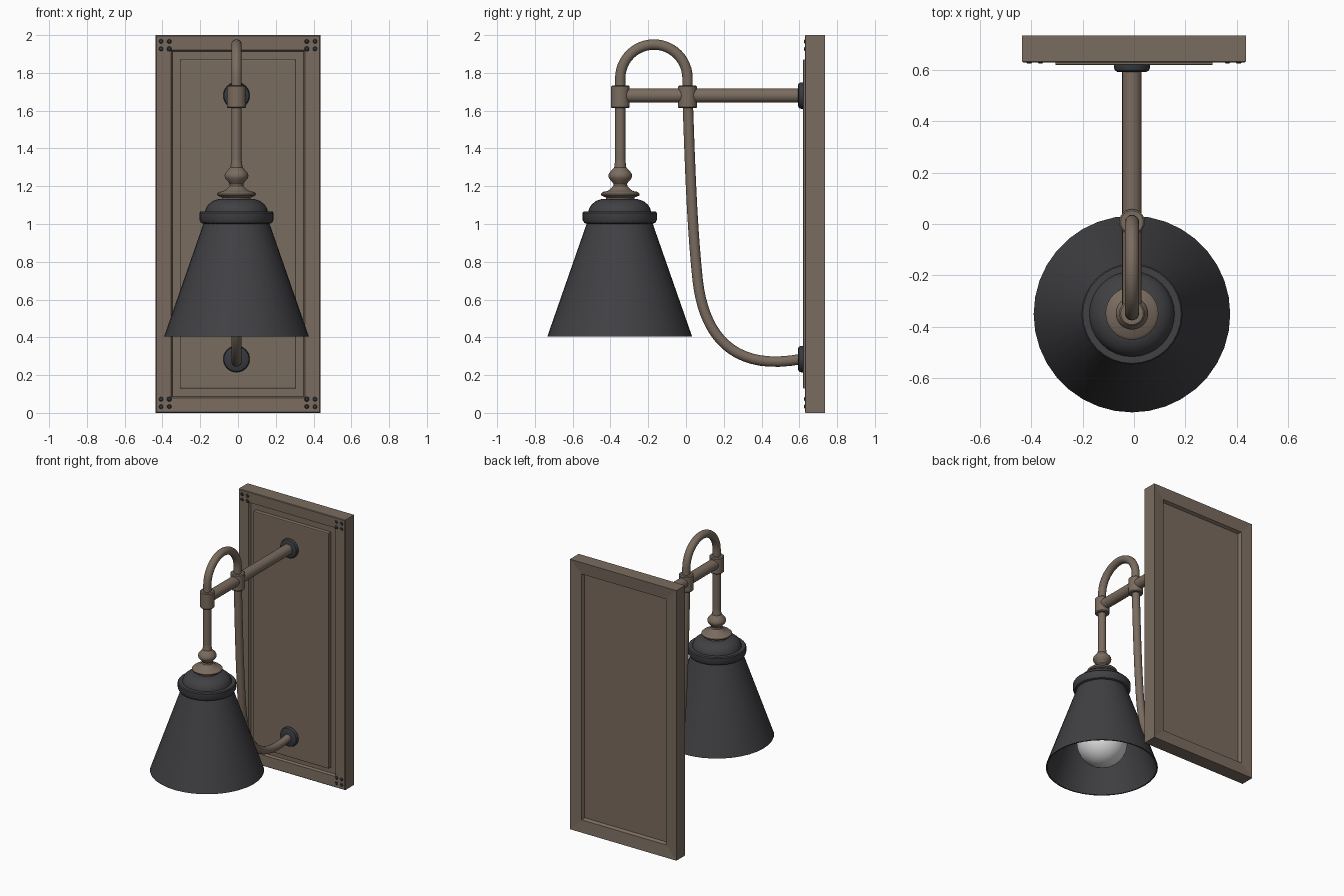
import bpy, bmesh, math
from mathutils import Matrix, Vector

if "Cube" in bpy.data.objects:
    bpy.data.objects.remove(bpy.data.objects["Cube"])

CX, SY, GY = -0.008, -0.348, 0.008     # lamp axis x, shade y, gooseneck rear y
ROD_Z, FOOT_Z = 1.68, 0.285


def material(name, rgb):
    m = bpy.data.materials.new(name)
    m.diffuse_color = (*rgb, 1)
    m.use_nodes = True
    m.node_tree.nodes["Principled BSDF"].inputs["Base Color"].default_value = m.diffuse_color
    return m


BRONZE = material("bronze brown", (0.195, 0.149, 0.114))
DARK = material("charcoal", (0.052, 0.050, 0.056))
IRON = material("dark iron", (0.038, 0.042, 0.050))
WHITE = material("bulb white", (0.75, 0.75, 0.75))


def finish(bm, name, mat, smooth=True):
    bmesh.ops.remove_doubles(bm, verts=bm.verts, dist=1e-5)
    bmesh.ops.recalc_face_normals(bm, faces=bm.faces)
    me = bpy.data.meshes.new(name)
    bm.to_mesh(me)
    bm.free()
    me.materials.append(mat)
    ob = bpy.data.objects.new(name, me)
    bpy.context.collection.objects.link(ob)
    if smooth:
        bpy.ops.object.select_all(action='DESELECT')
        ob.select_set(True)
        bpy.context.view_layer.objects.active = ob
        bpy.ops.object.shade_smooth_by_angle(angle=math.radians(35))
    return ob


def lathe(name, profile, origin, mat, axis='Z', sides=32, closed=False):
    """Spin (radius, height) points; axis 'Y' points the height towards the viewer (-y)."""
    bm = bmesh.new()
    pts = profile + profile[:1] if closed else profile
    rings = [[bm.verts.new((r * math.cos(2 * math.pi * i / sides),
                            r * math.sin(2 * math.pi * i / sides), h))
              for i in range(sides)] for r, h in pts]
    for a, b in zip(rings, rings[1:]):
        for i in range(sides):
            j = (i + 1) % sides
            bm.faces.new((a[i], a[j], b[j], b[i]))
    rot = Matrix.Rotation(math.radians(90), 4, 'X') if axis == 'Y' else Matrix()
    bm.transform(Matrix.Translation(origin) @ rot)
    return finish(bm, name, mat)


def tube(name, points, radius, mat, sides=20):
    """Round tube along a path lying in the y-z plane."""
    bm = bmesh.new()
    pts = [Vector((CX, y, z)) for y, z in points]
    rings = []
    for k, p in enumerate(pts):
        t = (pts[min(k + 1, len(pts) - 1)] - pts[max(k - 1, 0)]).normalized()
        side = Vector((1, 0, 0))
        up = t.cross(side)
        rings.append([bm.verts.new(p + radius * (math.cos(a) * side + math.sin(a) * up))
                      for a in (2 * math.pi * i / sides for i in range(sides))])
    for a, b in zip(rings, rings[1:]):
        for i in range(sides):
            j = (i + 1) % sides
            bm.faces.new((a[i], a[j], b[j], b[i]))
    bm.faces.new(rings[0])
    bm.faces.new(rings[-1])
    return finish(bm, name, mat)


def bezier(p0, p1, p2, p3, n):
    out = []
    for i in range(1, n + 1):
        t = i / n
        w = ((1 - t) ** 3, 3 * t * (1 - t) ** 2, 3 * t * t * (1 - t), t ** 3)
        out.append(tuple(sum(k * p[c] for k, p in zip(w, (p0, p1, p2, p3))) for c in (0, 1)))
    return out


# Backplate: nested rectangles (inset, y) from the back panel round to the raised front panel
steps = [(0.10, 0.705), (0.09, 0.727), (0.0, 0.735), (0.0, 0.633), (0.004, 0.629),
         (0.08, 0.632), (0.088, 0.648), (0.128, 0.648), (0.13, 0.621), (0.134, 0.619)]
bm = bmesh.new()
rings = []
for inset, y in steps:
    w, h = 0.436 - inset, 1.0 - inset
    rings.append([bm.verts.new((sx * w, y, 1 + sz * h))
                  for sx, sz in ((-1, -1), (1, -1), (1, 1), (-1, 1))])
for a, b in zip(rings, rings[1:]):
    for i in range(4):
        j = (i + 1) % 4
        bm.faces.new((a[i], a[j], b[j], b[i]))
bm.faces.new(rings[0])
bm.faces.new(rings[-1])
finish(bm, "backplate", BRONZE, smooth=False)

# Four small studs in each corner of the frame
stud = [(0, 0.006), (0.008, 0.005), (0.013, 0), (0.013, -0.004), (0, -0.004)]
for sx in (-1, 1):
    for z in (0.053, 1.947):
        for dx in (-0.022, 0.022):
            for dz in (-0.02, 0.02):
                lathe("corner_stud", stud, (sx * 0.386 + dx, 0.631, z + dz), IRON, 'Y', 12)

# Wall rosettes for both arms
rosette = [(0, 0.028), (0.055, 0.028), (0.066, 0.022), (0.070, 0.012), (0.070, -0.002), (0, -0.002)]
for z in (ROD_Z, FOOT_Z):
    lathe("wall_rosette", rosette, (CX, 0.620, z), IRON, 'Y')

# Horizontal rod
tube("support_rod", [(SY, ROD_Z), (0.61, ROD_Z)], 0.038, BRONZE)

# Gooseneck: stem, half-circle arch, then a long sweep back to the wall
arch_y, arch_r, arch_z = (SY + GY) / 2, (GY - SY) / 2, 1.772
path = [(SY, 1.18), (SY, 1.5)]
path += [(arch_y - arch_r * math.cos(a), arch_z + arch_r * math.sin(a))
         for a in (math.pi * i / 24 for i in range(25))]
path += [(GY, 1.68)]
path += bezier((GY, 1.68), (0.02, 1.35), (0.03, 1.0), (0.062, 0.70), 10)
path += bezier((0.062, 0.70), (0.095, 0.42), (0.24, 0.215), (0.61, FOOT_Z), 18)
tube("gooseneck_pipe", path, 0.0275, BRONZE)

# Collars clamping the pipe to the rod
collar = [(0, 0.06), (0.044, 0.06), (0.050, 0.054), (0.050, -0.054), (0.044, -0.06), (0, -0.06)]
for y in (SY, GY):
    lathe("pipe_collar", collar, (CX, y, 1.673), BRONZE, sides=24)

# Turned finial above the shade
lathe("shade_finial", [(0.027, 1.34), (0.032, 1.30), (0.046, 1.285), (0.060, 1.268), (0.063, 1.255),
                       (0.060, 1.242), (0.045, 1.225), (0.036, 1.212), (0.038, 1.20), (0.055, 1.183),
                       (0.068, 1.174), (0.092, 1.170), (0.103, 1.160), (0.100, 1.150), (0.075, 1.140),
                       (0.075, 1.12), (0, 1.12)], (CX, SY, 0), BRONZE)

# Shade cap with its rolled rim
lathe("shade_cap", [(0, 1.132), (0.095, 1.132), (0.125, 1.122), (0.150, 1.102), (0.162, 1.082),
                    (0.166, 1.065), (0.192, 1.065), (0.197, 1.058), (0.197, 1.022), (0.188, 1.006),
                    (0.172, 1.0), (0, 0.99)], (CX, SY - 0.003, 0), DARK)

# Hollow conical shade
lathe("lamp_shade", [(0.172, 1.01), (0.383, 0.405), (0.374, 0.405), (0.163, 1.01)],
      (CX, SY - 0.003, 0), DARK, sides=36, closed=True)

# Bulb with neck and socket
globe = [(0.174 * math.sin(a), 0.60 - 0.174 * math.cos(a))
         for a in (math.radians(10 * i) for i in range(15))]
lathe("light_bulb", globe + [(0.075, 0.78), (0.06, 0.86)], (CX, SY, 0), WHITE)
lathe("bulb_socket", [(0, 0.84), (0.065, 0.84), (0.07, 0.85), (0.07, 1.0)], (CX, SY, 0), IRON)
